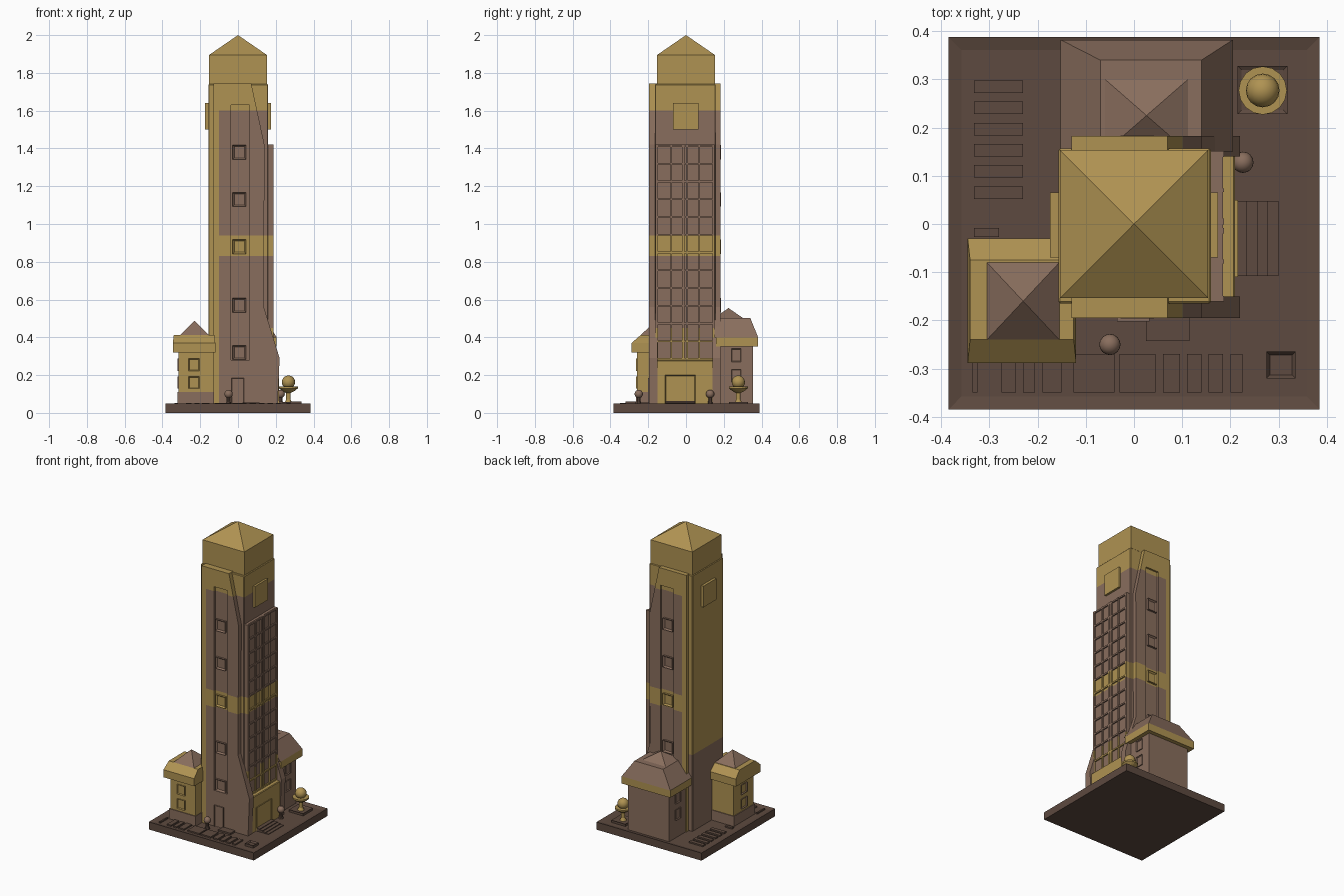
import bpy, bmesh
from mathutils import Vector

if "Cube" in bpy.data.objects:
    bpy.data.objects.remove(bpy.data.objects["Cube"])


def material(name, rgb):
    m = bpy.data.materials.new(name)
    m.diffuse_color = (*rgb, 1)
    m.use_nodes = True
    m.node_tree.nodes["Principled BSDF"].inputs["Base Color"].default_value = m.diffuse_color
    return m


GOLD = material("gold", (0.43, 0.29, 0.085))
BROWN = material("brown", (0.25, 0.155, 0.11))
DARK = material("dark_brown", (0.11, 0.068, 0.05))


def finish(bm, name, mat):
    bmesh.ops.recalc_face_normals(bm, faces=bm.faces[:])
    me = bpy.data.meshes.new(name)
    bm.to_mesh(me)
    bm.free()
    ob = bpy.data.objects.new(name, me)
    bpy.context.collection.objects.link(ob)
    me.materials.append(mat)
    return ob


def frustum(name, lo, hi, z0, z1, mat, normal=None, inset=0.01, depth=0.01, bevel=0):
    """Block from rectangle lo (x0,x1,y0,y1) to rectangle hi; one side may be inset."""
    bm = bmesh.new()
    rings = []
    for (x0, x1, y0, y1), z in ((lo, z0), (hi, z1)):
        rings.append([bm.verts.new((x, y, z)) for x, y in
                      ((x0, y0), (x1, y0), (x1, y1), (x0, y1))])
    a, b = rings
    bm.faces.new(a)
    bm.faces.new(b)
    for i in range(4):
        j = (i + 1) % 4
        bm.faces.new((a[i], a[j], b[j], b[i]))
    bmesh.ops.remove_doubles(bm, verts=bm.verts[:], dist=1e-5)
    bmesh.ops.recalc_face_normals(bm, faces=bm.faces[:])
    if normal:
        f = max(bm.faces, key=lambda f: f.normal.dot(Vector(normal)))
        bmesh.ops.inset_region(bm, faces=[f], thickness=inset, depth=-depth)
    if bevel:
        bmesh.ops.bevel(bm, geom=bm.edges[:], offset=bevel, segments=1, affect='EDGES')
    return finish(bm, name, mat)


def box(name, x0, x1, y0, y1, z0, z1, mat, **kw):
    r = (x0, x1, y0, y1)
    return frustum(name, r, r, z0, z1, mat, **kw)


def pyramid(name, r, z0, z1, mat):
    cx, cy = (r[0] + r[1]) / 2, (r[2] + r[3]) / 2
    return frustum(name, r, (cx, cx, cy, cy), z0, z1, mat)


def prism(name, pts, y0, y1, mat):
    """Extrude an x-z outline along y."""
    bm = bmesh.new()
    f = bm.faces.new([bm.verts.new((x, y0, z)) for x, z in pts])
    g = bmesh.ops.extrude_face_region(bm, geom=[f])["geom"]
    bmesh.ops.translate(bm, vec=(0, y1 - y0, 0),
                        verts=[v for v in g if isinstance(v, bmesh.types.BMVert)])
    return finish(bm, name, mat)


def lathe(name, x, y, profile, mat, n=16):
    bm = bmesh.new()
    vs = [bm.verts.new((r, 0, z)) for r, z in profile]
    es = [bm.edges.new(e) for e in zip(vs, vs[1:])]
    bmesh.ops.spin(bm, geom=vs + es, cent=(0, 0, 0), axis=(0, 0, 1), angle=6.2831853, steps=n)
    bmesh.ops.remove_doubles(bm, verts=bm.verts[:], dist=1e-4)
    bmesh.ops.translate(bm, vec=(x, y, 0), verts=bm.verts[:])
    return finish(bm, name, mat)


def ball(name, x, y, z, r, mat):
    bm = bmesh.new()
    bmesh.ops.create_uvsphere(bm, u_segments=16, v_segments=10, radius=r)
    for f in bm.faces:
        f.smooth = True
    bmesh.ops.translate(bm, vec=(x, y, z), verts=bm.verts[:])
    return finish(bm, name, mat)


def paint(ob, zs, xs, is_gold):
    """Split at the colour borders and tint the gold zones."""
    bm = bmesh.new()
    bm.from_mesh(ob.data)
    for no, cuts in (((0, 0, 1), zs), ((1, 0, 0), xs)):
        for c in cuts:
            bmesh.ops.bisect_plane(bm, geom=bm.verts[:] + bm.edges[:] + bm.faces[:],
                                   plane_co=Vector(no) * c, plane_no=no)
    for f in bm.faces:
        f.material_index = int(is_gold(f.calc_center_median()))
    bm.to_mesh(ob.data)
    bm.free()
    ob.data.materials.append(GOLD)


def cut(ob, cutter):
    m = ob.modifiers.new("cut", 'BOOLEAN')
    m.object, m.operation, m.solver = cutter, 'DIFFERENCE', 'EXACT'
    bpy.context.view_layer.objects.active = ob
    bpy.ops.object.modifier_apply(modifier=m.name)
    bpy.data.objects.remove(cutter)


# Base slab with raised rim, paving and planter
box("base_slab", -.385, .385, -.385, .388, 0, .05, DARK, normal=(0, 0, 1), inset=.038, depth=.007)
for i in range(6):
    y = .285 - i * .044
    box("side_paver", -.332, -.23, y - .013, y + .013, .04, .052, DARK)
box("side_paver", -.332, -.28, -.027, -.008, .04, .052, DARK)
for x0, x1 in ((-.335, -.325), (-.275, -.245), (-.23, -.205), (-.19, -.15), (-.125, -.04),
               (-.03, .045), (.06, .095), (.11, .14), (.155, .185), (.20, .225)):
    box("front_paver", x0, x1, -.35, -.27, .04, .052, DARK)
box("front_planter", .275, .335, -.32, -.265, .04, .06, DARK, normal=(0, 0, 1))
box("front_step", .025, .115, -.243, -.19, .04, .054, DARK)
for i in range(4):
    box("entry_step", .2, .30 - i * .022, -.108, .048, .04, .047 + i * .005, DARK)

# Tower core and crown
gold_zone = lambda z: z > 1.6 or .83 < z < .94
core = box("tower_core", -.157, .16, -.165, .157, .04, 1.74, BROWN, bevel=.004)
paint(core, (.55, .83, .94, 1.6), (-.1,),
      lambda c: gold_zone(c.z) or (c.x < -.1 and c.z > .55) or (c.x < -.1 and c.y < -.15))
box("tower_crown", -.153, .153, -.153, .153, 1.7, 1.895, GOLD)
pyramid("tower_roof", (-.153, .153, -.153, .153), 1.895, 2.0, GOLD)

# Front and back slabs with flared foot, sunken window strip and windows
outline = [(-.13, .04), (.21, .04), (.22, .29), (.137, .56), (.14, 1.42), (.07, 1.745), (-.13, 1.745)]
for side, s, ya, yb in (("front", -1, -.195, -.15), ("back", 1, .183, .14)):
    slab = prism(side + "_slab", outline, ya, yb, BROWN)
    lo, hi = sorted((ya + s * .05, ya - s * .012))
    cut(slab, box("cutter", -.038, .06, lo, hi, .28, 1.63, DARK))
    paint(slab, (.83, .94, 1.6), (-.1,),
          lambda c: gold_zone(c.z) or c.x < -.1)
    lo, hi = sorted((ya + s * .001, ya - s * .03))
    for z in (1.38, 1.13, .88, .57, .32):
        box(side + "_window", -.028, .042, lo, hi, z - .038, z + .038,
            GOLD if gold_zone(z) else BROWN, normal=(0, s, 0), inset=.012, depth=.01)
    lo, hi = sorted((ya + s * .007, ya - s * .02))
    box(side + "_door", -.035, .032, lo, hi, .04, .185, BROWN, normal=(0, s, 0), inset=.01, depth=.012)

# Window bay on the right side
bay = box("bay_glass", .13, .177, -.16, .15, .25, 1.42, BROWN)
bay_gold = lambda c: .83 < c.z < .94 or c.z < .45
paint(bay, (.45, .83, .94), (), lambda c: .83 < c.z < .94)
for y, w in ((-.155, .012), (-.078, .008), (-.014, .012), (.005, .012), (.07, .008), (.145, .012)):
    m = box("bay_mullion", .15, .187, y - w / 2, y + w / 2, .27, 1.42, BROWN)
    paint(m, (.45, .83, .94), (), bay_gold)
for i in range(13):
    z = .285 + i * .094
    box("bay_rail", .15, .185, -.16, .15, z - .005, z + .005,
        GOLD if gold_zone(z) or z < .45 else BROWN)

# Entrance block and door below the bay
box("entrance_block", .12, .21, -.165, .155, .04, .28, GOLD, bevel=.004)
box("entrance_door", .18, .216, -.11, .05, .045, .2, GOLD, normal=(1, 0, 0), inset=.012, depth=.012)

# Blank sign plaques on both sides
box("right_plaque", .15, .174, -.07, .065, 1.5, 1.64, GOLD)
box("left_plaque", -.174, -.15, -.07, .065, 1.5, 1.64, GOLD)

# Small annex at the front left
box("annex_walls", -.315, -.13, -.26, -.05, .04, .33, GOLD)
box("annex_plinth", -.32, -.127, -.265, -.045, .04, .11, BROWN)
box("annex_eave", -.345, -.12, -.288, -.03, .32, .37, GOLD)
frustum("annex_lower_roof", (-.345, -.12, -.288, -.03), (-.34, -.125, -.24, -.075), .37, .412, GOLD)
pyramid("annex_roof", (-.305, -.155, -.24, -.08), .412, .487, BROWN)
for z in (.16, .255):
    box("annex_front_window", -.262, -.205, -.266, -.25, z - .032, z + .032, GOLD,
        normal=(0, -1, 0), inset=.012, depth=.012)
    box("annex_side_window", -.321, -.31, -.185, -.125, z - .032, z + .032, BROWN,
        normal=(-1, 0, 0), inset=.012, depth=.009)

# Larger annex at the back
box("back_annex_walls", -.125, .178, .15, .355, .04, .37, BROWN)
box("back_annex_eave", -.152, .205, .16, .382, .352, .40, GOLD)
frustum("back_annex_lower_roof", (-.152, .205, .15, .382), (-.07, .14, .15, .34), .40, .503, BROWN)
pyramid("back_annex_roof", (-.06, .112, .15, .3), .503, .555, BROWN)
for z in (.195, .305):
    for x, s in ((.178, 1), (-.125, -1)):
        lo, hi = sorted((x + s * .006, x - s * .01))
        box("back_annex_side_window", lo, hi, .24, .292, z - .035, z + .035, BROWN,
            normal=(s, 0, 0), inset=.011, depth=.012)

# Ball tree in a square planter, and two small bushes
box("tree_planter", .215, .318, .228, .328, .04, .058, DARK, normal=(0, 0, 1), inset=.012, depth=.005)
lathe("tree_bowl", .267, .277, [(0, .05), (.022, .05), (.012, .07), (.012, .105), (.035, .118),
                                (.05, .13), (.05, .14), (0, .14)], GOLD)
ball("tree_ball", .267, .277, .163, .035, GOLD)
for x, y in ((-.05, -.25), (.226, .128)):
    lathe("bush_stem", x, y, [(0, .04), (.016, .04), (.01, .065), (.01, .09), (0, .09)], DARK, 10)
    ball("bush_ball", x, y, .1, .022, BROWN)
